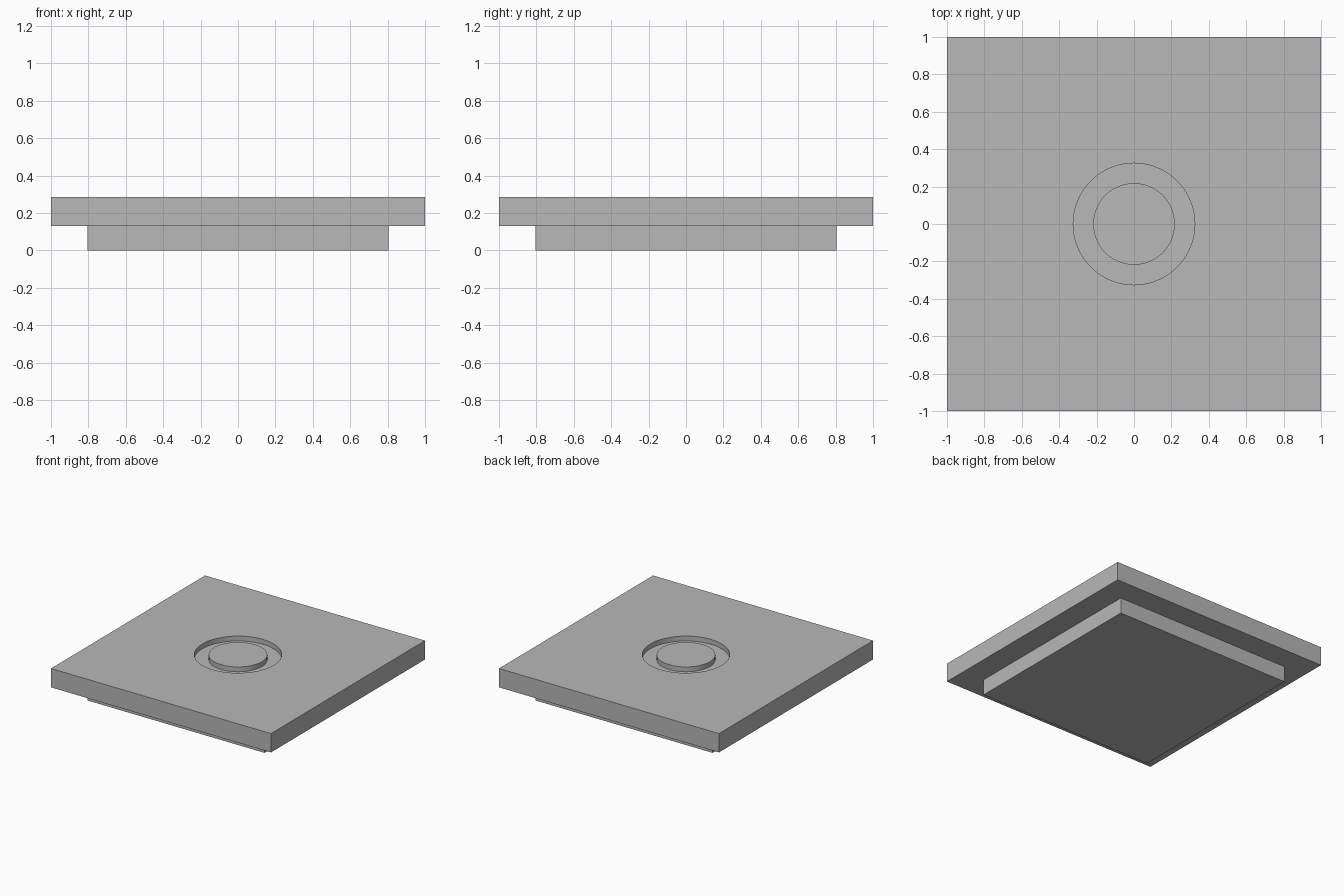
import bpy
import math

default_cube = bpy.data.objects.get("Cube")
if default_cube:
    bpy.data.objects.remove(default_cube, do_unlink=True)

BASE_TOP, TOP, GROOVE_FLOOR = 0.13, 0.285, 0.245
GROOVE_OUTER, GROOVE_INNER = 0.325, 0.218

# Single flat colour
grey = bpy.data.materials.new("neutral grey")
grey.use_nodes = True
colour = (0.48, 0.48, 0.48, 1)
grey.diffuse_color = colour
grey.node_tree.nodes["Principled BSDF"].inputs["Base Color"].default_value = colour


def finish(name):
    obj = bpy.context.object
    obj.name = name
    obj.data.materials.append(grey)
    return obj


def slab(name, half, bottom, top):
    bpy.ops.mesh.primitive_cube_add(size=1, location=(0, 0, (bottom + top) / 2))
    bpy.context.object.scale = (2 * half, 2 * half, top - bottom)
    bpy.ops.object.transform_apply(location=False, rotation=False, scale=True)
    return finish(name)


def disc(name, radius, bottom, top):
    bpy.ops.mesh.primitive_cylinder_add(
        vertices=96, radius=radius, depth=top - bottom, location=(0, 0, (bottom + top) / 2))
    return finish(name)


def smooth(obj):
    bpy.ops.object.select_all(action="DESELECT")
    obj.select_set(True)
    bpy.context.view_layer.objects.active = obj
    bpy.ops.object.shade_smooth_by_angle(angle=math.radians(30))


# Stepped square body
slab("lower_base", 0.805, 0, BASE_TOP)
plate = slab("top_plate", 1, BASE_TOP, TOP)

# Round recess sunk into the plate
cutter = disc("recess_cutter", GROOVE_OUTER, GROOVE_FLOOR, TOP + 0.1)
cutter.hide_render = True
cut = plate.modifiers.new("recess", "BOOLEAN")
cut.operation = "DIFFERENCE"
cut.solver = "EXACT"
cut.object = cutter
bpy.context.view_layer.objects.active = plate
bpy.ops.object.modifier_apply(modifier=cut.name)
bpy.data.objects.remove(cutter, do_unlink=True)
smooth(plate)

# Raised centre, flush with the plate, leaving a ring groove
smooth(disc("centre_disc", GROOVE_INNER, GROOVE_FLOOR, TOP))
